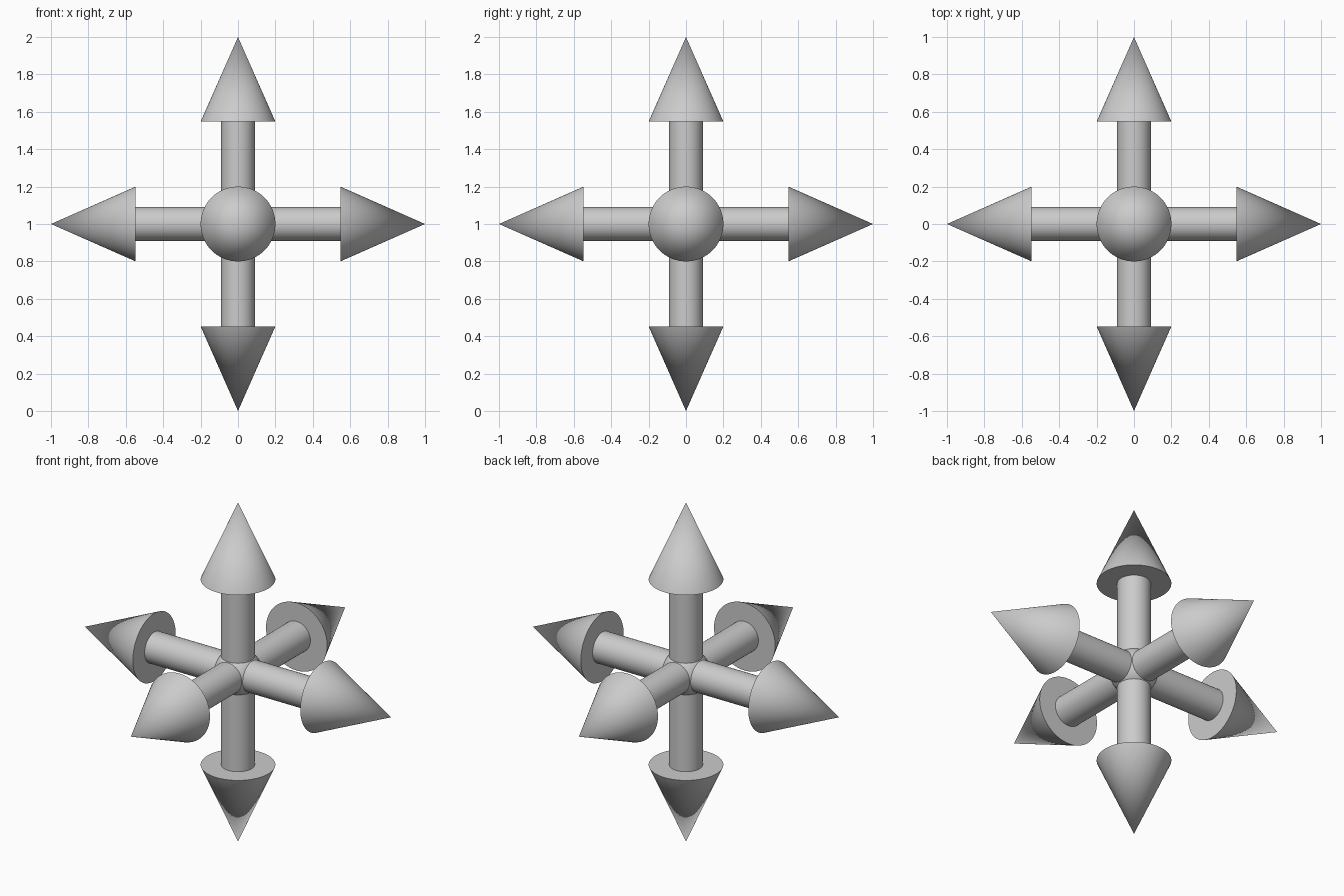
import bpy
from mathutils import Vector

if "Cube" in bpy.data.objects:
    bpy.data.objects.remove(bpy.data.objects["Cube"])

CENTRE = Vector((0, 0, 1))
SHAFT_R, HEAD_R, HUB_R = 0.09, 0.2, 0.13
HEAD_BASE, TIP = 0.547, 1.0
SIDES = 64


def finish(name):
    obj = bpy.context.object
    obj.name = name
    bpy.ops.object.shade_smooth_by_angle()
    return obj


def arrow(name, direction):
    d = Vector(direction)
    rot = d.to_track_quat('Z', 'Y').to_euler()
    # shaft runs from the hub centre to the arrow head
    bpy.ops.mesh.primitive_cylinder_add(
        vertices=SIDES, radius=SHAFT_R, depth=HEAD_BASE,
        location=CENTRE + d * HEAD_BASE / 2, rotation=rot)
    finish(name + "_shaft")
    # pointed head with a flat base
    bpy.ops.mesh.primitive_cone_add(
        vertices=SIDES, radius1=HEAD_R, radius2=0, depth=TIP - HEAD_BASE,
        location=CENTRE + d * (HEAD_BASE + TIP) / 2, rotation=rot)
    finish(name + "_head")


# central ball joining the shafts
bpy.ops.mesh.primitive_uv_sphere_add(segments=48, ring_count=24,
                                     radius=HUB_R, location=CENTRE)
finish("hub")

# six arrows along the axes
for name, direction in {
    "right_arrow": (1, 0, 0), "left_arrow": (-1, 0, 0),
    "back_arrow": (0, 1, 0), "front_arrow": (0, -1, 0),
    "up_arrow": (0, 0, 1), "down_arrow": (0, 0, -1),
}.items():
    arrow(name, direction)
